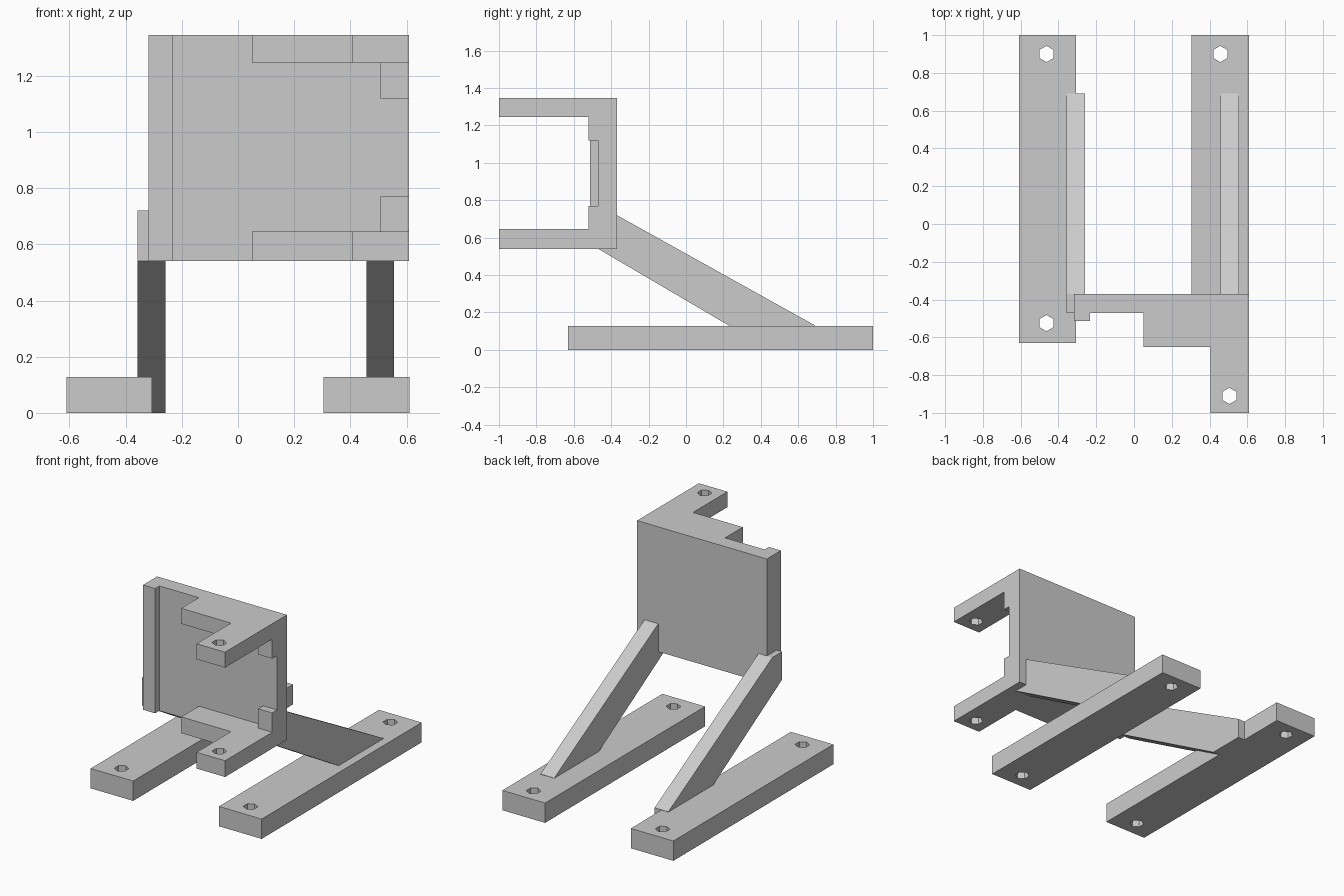
import bpy, bmesh, math
from mathutils import Matrix

if "Cube" in bpy.data.objects:
    bpy.data.objects.remove(bpy.data.objects["Cube"])

grey = bpy.data.materials.new("plain grey")
grey.diffuse_color = (0.6, 0.6, 0.6, 1)
grey.use_nodes = True
grey.node_tree.nodes["Principled BSDF"].inputs["Base Color"].default_value = grey.diffuse_color

AXES = {
    "z": Matrix.Identity(4),
    # profile (y, z) pushed along x
    "x": Matrix(((0, 0, 1, 0), (1, 0, 0, 0), (0, 1, 0, 0), (0, 0, 0, 1))),
}


def slab(name, loops, lo, hi, axis="z"):
    """Extrude an outline (with optional hole loops) from lo to hi."""
    curve = bpy.data.curves.new(name, "CURVE")
    curve.dimensions = "2D"
    curve.fill_mode = "BOTH"
    curve.extrude = (hi - lo) / 2
    for pts in loops:
        s = curve.splines.new("POLY")
        s.points.add(len(pts) - 1)
        for p, (u, v) in zip(s.points, pts):
            p.co = (u, v, 0, 1)
        s.use_cyclic_u = True
    tmp = bpy.data.objects.new(name + "_curve", curve)
    bpy.context.collection.objects.link(tmp)
    dg = bpy.context.evaluated_depsgraph_get()
    mesh = bpy.data.meshes.new_from_object(tmp.evaluated_get(dg))
    bpy.data.objects.remove(tmp)
    mesh.transform(AXES[axis] @ Matrix.Translation((0, 0, (lo + hi) / 2)))
    bm = bmesh.new()
    bm.from_mesh(mesh)
    bmesh.ops.remove_doubles(bm, verts=bm.verts, dist=1e-4)
    bmesh.ops.recalc_face_normals(bm, faces=bm.faces)
    for f in bm.faces:
        f.smooth = False
    bm.to_mesh(mesh)
    bm.free()
    mesh.materials.clear()
    mesh.materials.append(grey)
    obj = bpy.data.objects.new(name, mesh)
    bpy.context.collection.objects.link(obj)
    return obj


def rect(x0, x1, y0, y1):
    return [(x0, y0), (x1, y0), (x1, y1), (x0, y1)]


def hexagon(x, y, r=0.043):
    return [(x + r * math.sin(k * math.pi / 3), y + r * math.cos(k * math.pi / 3))
            for k in range(6)]


def fuse(base, *others):
    """Union the other pieces into base and drop them."""
    for o in others:
        m = base.modifiers.new("union", "BOOLEAN")
        m.operation, m.solver, m.object = "UNION", "EXACT", o
        dg = bpy.context.evaluated_depsgraph_get()
        mesh = bpy.data.meshes.new_from_object(base.evaluated_get(dg))
        base.modifiers.clear()
        base.data = mesh
        bpy.data.objects.remove(o)
    return base


BOTTOM, TOP = 0.54, 1.345
FRONT, BACK = -0.47, -0.37

# Feet with bolt holes, each fused with its sloping strut
strut_profile = [(FRONT, BOTTOM), (BACK, BOTTOM), (BACK, 0.72), (0.69, 0.13),
                 (0.69, 0), (0.45, 0)]
for side, x0, x1, hole_x, sx in (("left", -0.61, -0.307, -0.463, -0.357),
                                 ("right", 0.305, 0.61, 0.457, 0.457)):
    foot = slab(side + "_foot_and_strut",
                [rect(x0, x1, -0.63, 1.0), hexagon(hole_x, 0.9), hexagon(hole_x, -0.525)],
                0, 0.128)
    fuse(foot, slab(side + "_strut", [strut_profile], sx, sx + 0.098, "x"))

# Strut end that shows beside the back plate
slab("left_strut_end", [rect(FRONT, BACK, BOTTOM, 0.72)], -0.357, -0.318, "x")

# Back plate with its left lip
plate = slab("back_plate", [[(-0.318, BACK), (-0.318, -0.513), (-0.232, -0.513),
                             (-0.232, FRONT), (0.608, FRONT), (0.608, BACK)]], BOTTOM, TOP)

# Stepped arms with bolt holes
arm = [(0.05, -0.42), (0.05, -0.65), (0.405, -0.65), (0.405, -1.0),
       (0.608, -1.0), (0.608, -0.42)]
arms = [slab("arm", [arm, hexagon(0.505, -0.91)], lo, hi)
        for lo, hi in ((BOTTOM, 0.645), (1.245, TOP))]

# Right lip, split by a gap in the middle
lips = [slab("right_lip", [rect(0.508, 0.608, -0.52, -0.42)], lo, hi)
        for lo, hi in ((0.60, 0.77), (1.12, 1.30))]
fuse(plate, *arms, *lips)
plate.name = "bracket"
